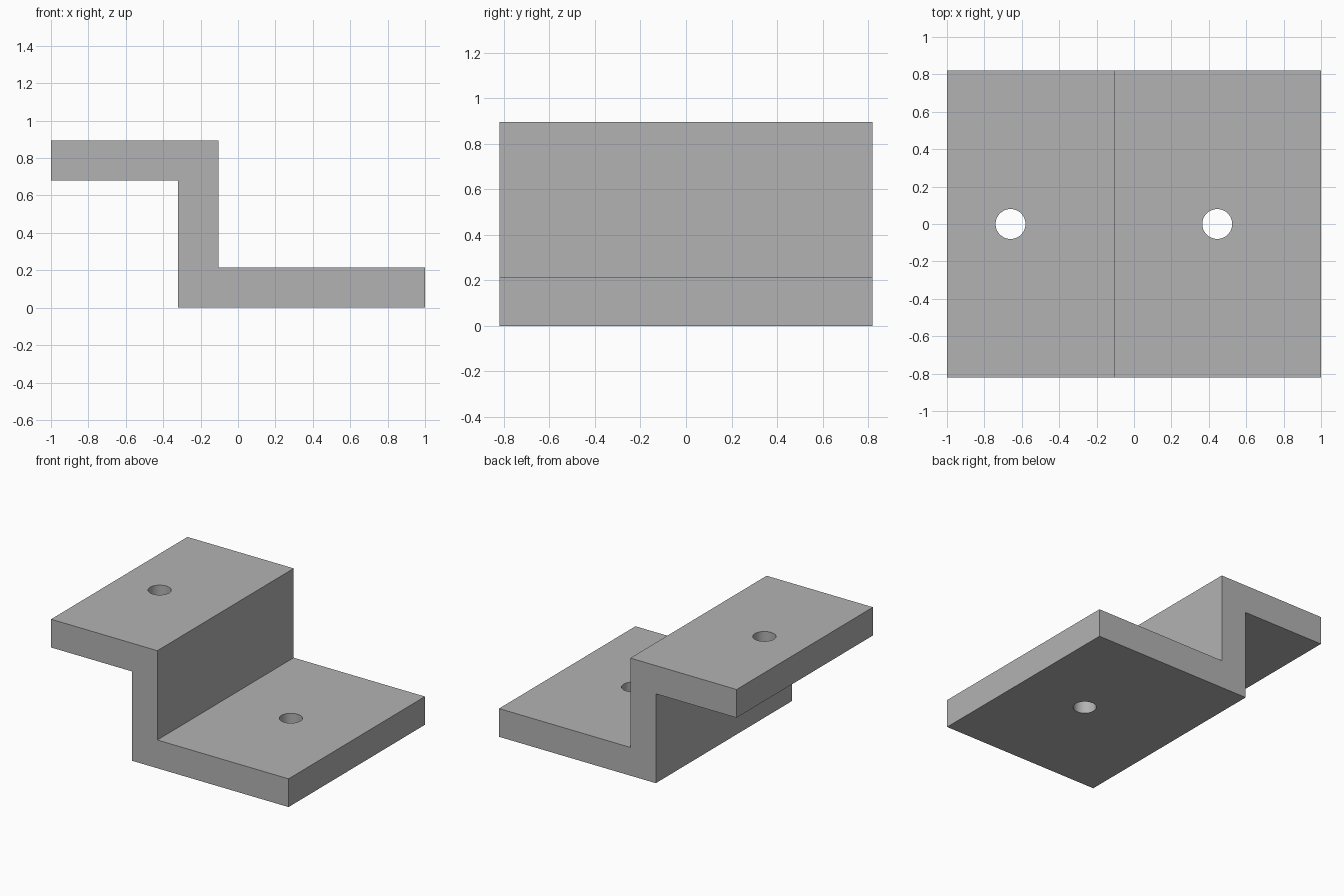
import bpy
import bmesh
import math

cube = bpy.data.objects.get("Cube")
if cube:
    bpy.data.objects.remove(cube, do_unlink=True)

HALF_DEPTH = 0.82
THICK = 0.215
HEIGHT = 0.895
WEB_LEFT, WEB_RIGHT = -0.32, -0.105
HOLE_RADIUS = 0.08

grey = bpy.data.materials.new("plain grey")
grey.use_nodes = True
colour = (0.45, 0.45, 0.45, 1)
grey.diffuse_color = colour
grey.node_tree.nodes["Principled BSDF"].inputs["Base Color"].default_value = colour


def add_object(name, bm):
    bmesh.ops.recalc_face_normals(bm, faces=bm.faces)
    mesh = bpy.data.meshes.new(name)
    bm.to_mesh(mesh)
    bm.free()
    mesh.materials.append(grey)
    obj = bpy.data.objects.new(name, mesh)
    bpy.context.collection.objects.link(obj)
    return obj


# Z-shaped bracket: side profile extruded along its depth
profile = [
    (-1, HEIGHT), (-1, HEIGHT - THICK), (WEB_LEFT, HEIGHT - THICK),
    (WEB_LEFT, 0), (1, 0), (1, THICK), (WEB_RIGHT, THICK), (WEB_RIGHT, HEIGHT),
]
bm = bmesh.new()
face = bm.faces.new([bm.verts.new((x, -HALF_DEPTH, z)) for x, z in profile])
extruded = bmesh.ops.extrude_face_region(bm, geom=[face])["geom"]
bmesh.ops.translate(bm, vec=(0, 2 * HALF_DEPTH, 0),
                    verts=[v for v in extruded if isinstance(v, bmesh.types.BMVert)])
bracket = add_object("z_bracket", bm)

# Screw holes: one through each flange
for name, x, z in (("upper_hole_cutter", -0.66, HEIGHT - THICK / 2),
                   ("lower_hole_cutter", 0.445, THICK / 2)):
    bm = bmesh.new()
    bmesh.ops.create_cone(bm, cap_ends=True, segments=48, radius1=HOLE_RADIUS,
                          radius2=HOLE_RADIUS, depth=THICK * 1.5)
    cutter = add_object(name, bm)
    cutter.location = (x, 0, z)
    cutter.hide_render = True
    cut = bracket.modifiers.new(name, "BOOLEAN")
    cut.operation = "DIFFERENCE"
    cut.solver = "EXACT"
    cut.object = cutter

# Apply the cuts and remove the cutters
bpy.context.view_layer.update()
evaluated = bracket.evaluated_get(bpy.context.evaluated_depsgraph_get())
finished = bpy.data.meshes.new_from_object(evaluated)
cutters = [m.object for m in bracket.modifiers]
bracket.modifiers.clear()
bracket.data = finished
for cutter in cutters:
    bpy.data.objects.remove(cutter, do_unlink=True)

# Smooth hole walls, sharp bracket edges
bpy.ops.object.select_all(action="DESELECT")
bracket.select_set(True)
bpy.context.view_layer.objects.active = bracket
bpy.ops.object.shade_smooth_by_angle(angle=math.radians(30))
